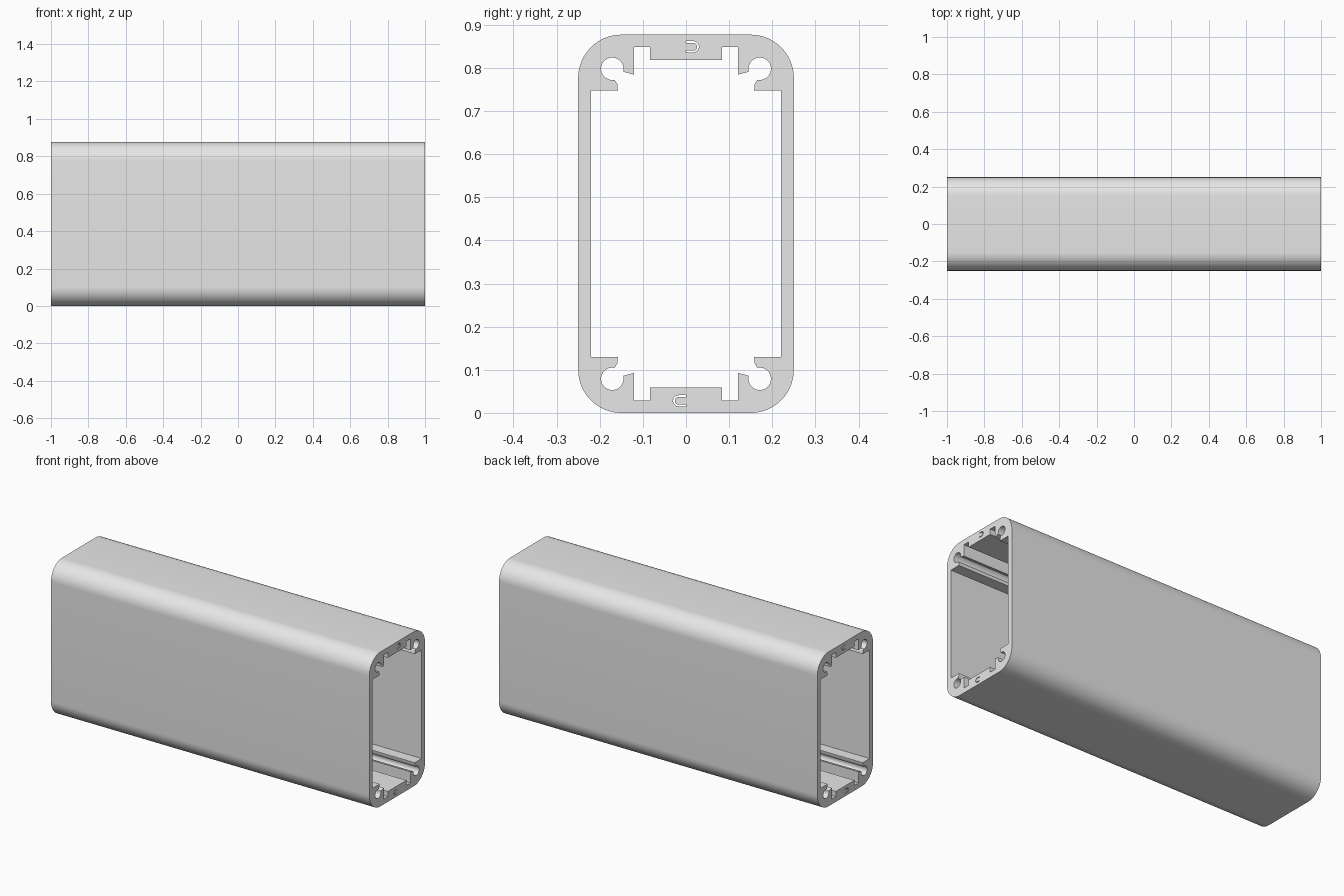
import bpy, bmesh
from math import radians, cos, sin
from mathutils import Matrix

if "Cube" in bpy.data.objects:
    bpy.data.objects.remove(bpy.data.objects["Cube"])

HALF_W, HEIGHT, HALF_LEN, CORNER = 0.25, 0.877, 1.0, 0.1
HALF_H = HEIGHT / 2


def arc(cx, cy, r, start, end, steps):
    """Points along an arc, angles in degrees."""
    angles = [radians(start + (end - start) * i / steps) for i in range(steps + 1)]
    return [(cx + r * cos(a), cy + r * sin(a)) for a in angles]


def four_way(quarter):
    """Closed loop from the upper right quarter, running clockwise."""
    return (quarter + [(y, -z) for y, z in reversed(quarter)]
            + [(-y, -z) for y, z in quarter] + [(-y, z) for y, z in reversed(quarter)])


# Outer wall with rounded corners
outer = four_way(arc(HALF_W - CORNER, HALF_H - CORNER, CORNER, 90, 0, 16))

# Inner wall: central rib, notch, screw channel with its two lips, side wall
inner_quarter = [(0.083, 0.818), (0.083, 0.848), (0.12, 0.848), (0.12, 0.784), (0.145, 0.791)]
inner_quarter += arc(0.171, 0.798, 0.026, 180, -102, 24)
inner_quarter += [(0.159, 0.762), (0.158, 0.747), (0.22, 0.747)]
inner = four_way([(y, z - HALF_H) for y, z in inner_quarter])

# Thin U-shaped slot in the top rib, turned half round for the bottom rib
slot_z = 0.849 - HALF_H
slot = [(0.0, slot_z + 0.013)] + arc(0.017, slot_z, 0.013, 90, -90, 10) + [(0.0, slot_z - 0.013)]
slot += [(0.0, slot_z - 0.009)] + arc(0.017, slot_z, 0.009, -90, 90, 10) + [(0.0, slot_z + 0.009)]
slot_low = [(-y, -z) for y, z in slot]

# Extrude the filled section
curve = bpy.data.curves.new("tube_section", 'CURVE')
curve.dimensions = '2D'
curve.fill_mode = 'BOTH'
curve.extrude = HALF_LEN
for loop in (outer, inner, slot, slot_low):
    spline = curve.splines.new('POLY')
    spline.points.add(len(loop) - 1)
    for point, (y, z) in zip(spline.points, loop):
        point.co = (y, z, 0, 1)
    spline.use_cyclic_u = True
helper = bpy.data.objects.new("section_helper", curve)
bpy.context.collection.objects.link(helper)
bpy.context.view_layer.update()
evaluated = helper.evaluated_get(bpy.context.evaluated_depsgraph_get())
mesh = bpy.data.meshes.new_from_object(evaluated)
bpy.data.objects.remove(helper)

# Lay the section along x and close its seams
mesh.transform(Matrix(((0, 0, 1, 0), (1, 0, 0, 0), (0, 1, 0, HALF_H), (0, 0, 0, 1))))
bm = bmesh.new()
bm.from_mesh(mesh)
bmesh.ops.remove_doubles(bm, verts=bm.verts, dist=0.0001)
bmesh.ops.recalc_face_normals(bm, faces=bm.faces)
bm.to_mesh(mesh)
bm.free()

tube = bpy.data.objects.new("extruded_housing", mesh)
bpy.context.collection.objects.link(tube)
grey = bpy.data.materials.new("light grey")
grey.diffuse_color = (0.8, 0.8, 0.8, 1)
grey.use_nodes = True
grey.node_tree.nodes["Principled BSDF"].inputs["Base Color"].default_value = grey.diffuse_color
mesh.materials.clear()
mesh.materials.append(grey)

bpy.context.view_layer.objects.active = tube
tube.select_set(True)
bpy.ops.object.shade_smooth_by_angle(angle=radians(30))
